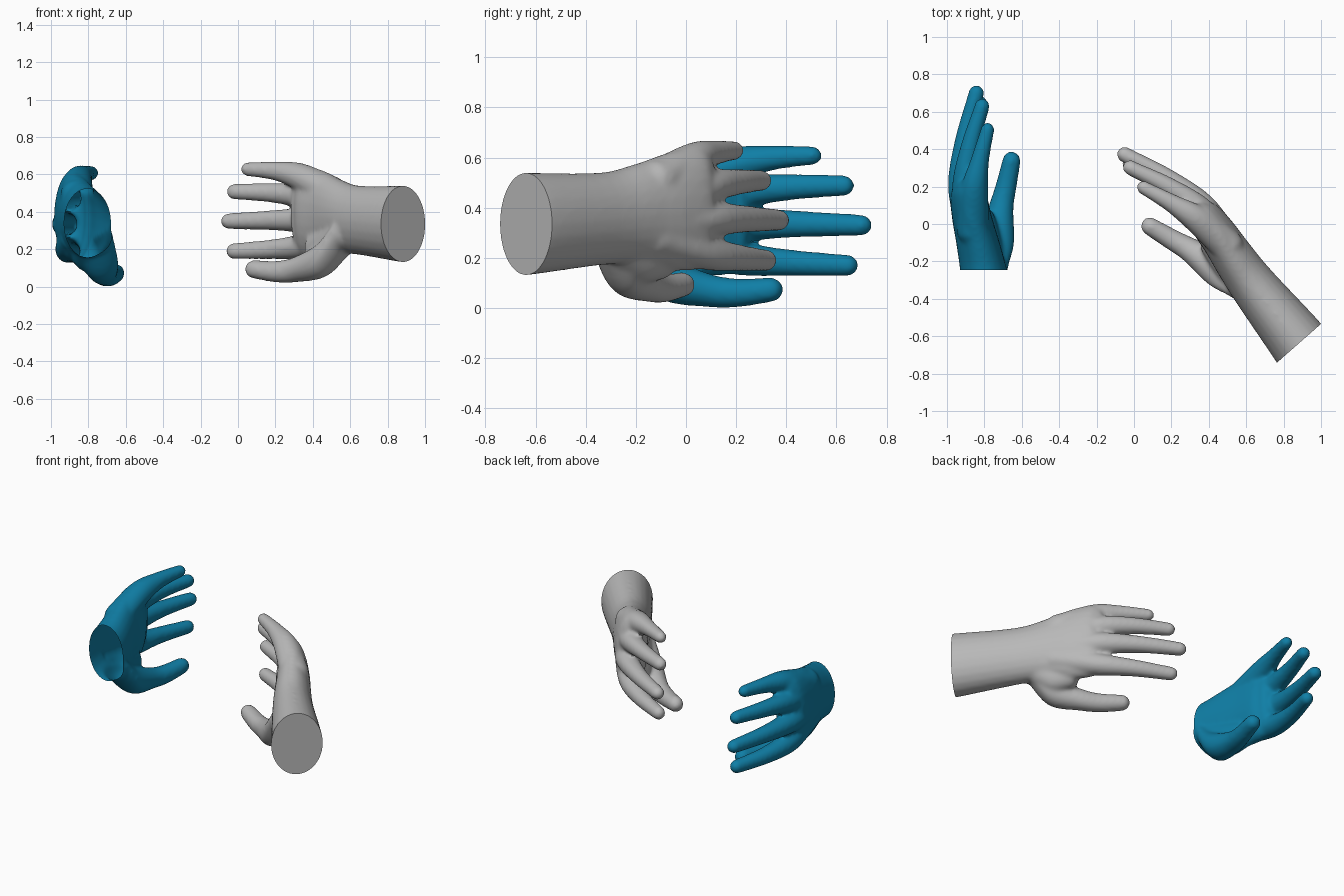
import bpy
import bmesh
import math
from mathutils import Matrix, Vector

cube = bpy.data.objects.get("Cube")
if cube:
    bpy.data.objects.remove(cube, do_unlink=True)

SIDES = 24


def make_material(name, color):
    mat = bpy.data.materials.new(name)
    mat.use_nodes = True
    mat.diffuse_color = color
    mat.node_tree.nodes["Principled BSDF"].inputs["Base Color"].default_value = color
    return mat


def smooth_path(points, steps=5):
    """Pass a soft curve through the sections."""
    pts = [Vector(p) for p in points]
    pts = [pts[0]] + pts + [pts[-1]]
    curve = []
    for a, b, c, d in zip(pts, pts[1:], pts[2:], pts[3:]):
        for i in range(steps):
            t = i / steps
            bend = (c - a) * t + (2 * a - 5 * b + 4 * c - d) * t ** 2
            curve.append(b + 0.5 * (bend + (3 * b - a - 3 * c + d) * t ** 3))
    return [tuple(p) for p in curve + [pts[-1]]]


def dome(section, depth):
    """Shrinking copies of an end section that round it off along y."""
    x, y, z, rx, rz = section
    angles = [math.radians(a) for a in (25, 50, 70, 84)]
    return [(x, y + depth * math.sin(a), z, rx * math.cos(a), rz * math.cos(a)) for a in angles]


def add_tube(bm, points, depth):
    """Loft ellipses (x, y, z, radius x, radius z) into a tube with domed ends."""
    sections = smooth_path(points)
    start_depth, end_depth = depth
    full = dome(sections[0], -start_depth)[::-1] + sections + dome(sections[-1], end_depth)
    rings = []
    for x, y, z, rx, rz in full:
        turns = [math.tau * i / SIDES for i in range(SIDES)]
        rings.append([bm.verts.new((x + rx * math.cos(a), y, z + rz * math.sin(a))) for a in turns])
    for low, high in zip(rings, rings[1:]):
        for i in range(SIDES):
            j = (i + 1) % SIDES
            bm.faces.new((low[j], low[i], high[i], high[j]))
    bm.faces.new(rings[0])
    bm.faces.new(rings[-1][::-1])


# Forearm, wrist and palm: x, y, z, half thickness, half width
arm = [
    (-0.71, -0.80, 0.315, 0.165, 0.21),
    (-0.74, -0.67, 0.315, 0.16, 0.205),
    (-0.795, -0.30, 0.335, 0.13, 0.185),
    (-0.83, -0.12, 0.355, 0.118, 0.20),
    (-0.865, 0.03, 0.365, 0.108, 0.235),
    (-0.885, 0.15, 0.375, 0.098, 0.245),
    (-0.89, 0.20, 0.38, 0.075, 0.24),
]

# Flesh between the thumb and the palm
web = [
    (-0.79, -0.18, 0.25, 0.10, 0.12),
    (-0.80, -0.08, 0.20, 0.09, 0.12),
    (-0.82, 0.04, 0.185, 0.075, 0.09),
]

# Fingers run from inside the palm to the tip: x, y, z, radius
fingers = [
    # index
    [(-0.87, -0.05, 0.26, 0.08), (-0.91, 0.20, 0.20, 0.068),
     (-0.89, 0.42, 0.18, 0.053), (-0.825, 0.645, 0.17, 0.043)],
    # middle
    [(-0.87, -0.05, 0.33, 0.08), (-0.925, 0.20, 0.335, 0.07),
     (-0.905, 0.45, 0.335, 0.053), (-0.843, 0.70, 0.33, 0.043)],
    # ring
    [(-0.87, -0.05, 0.40, 0.08), (-0.905, 0.20, 0.46, 0.068),
     (-0.875, 0.42, 0.482, 0.052), (-0.812, 0.63, 0.488, 0.042)],
    # little
    [(-0.86, -0.03, 0.485, 0.09), (-0.855, 0.18, 0.565, 0.075),
     (-0.825, 0.34, 0.598, 0.051), (-0.783, 0.505, 0.608, 0.038)],
    # thumb
    [(-0.77, -0.22, 0.27, 0.10), (-0.735, -0.10, 0.13, 0.095),
     (-0.713, 0.08, 0.073, 0.069), (-0.685, 0.20, 0.06, 0.058),
     (-0.655, 0.338, 0.073, 0.05)],
]

bm = bmesh.new()
add_tube(bm, arm, (0.06, 0.06))
add_tube(bm, web, (0.04, 0.05))
for path in fingers:
    add_tube(bm, [(x, y, z, r, r) for x, y, z, r in path], (path[0][3], path[-1][3]))
bmesh.ops.recalc_face_normals(bm, faces=bm.faces[:])
mesh = bpy.data.meshes.new("hand_base")
bm.to_mesh(mesh)
bm.free()

# Fuse all volumes into one smooth skin
base = bpy.data.objects.new("hand_base", mesh)
bpy.context.collection.objects.link(base)
remesh = base.modifiers.new("fuse", 'REMESH')
remesh.mode = 'VOXEL'
remesh.voxel_size = 0.011
relax = base.modifiers.new("relax", 'SMOOTH')
relax.factor = 0.5
relax.iterations = 12
depsgraph = bpy.context.evaluated_depsgraph_get()
skin = bpy.data.meshes.new_from_object(base.evaluated_get(depsgraph))
bpy.data.objects.remove(base, do_unlink=True)


def make_hand(name, material, cut_point, cut_normal, closed, placement):
    """Cut the shared skin across the arm and place it."""
    bm = bmesh.new()
    bm.from_mesh(skin)
    cut = bmesh.ops.bisect_plane(
        bm, geom=bm.verts[:] + bm.edges[:] + bm.faces[:], dist=0.0001,
        plane_co=cut_point, plane_no=cut_normal, clear_outer=True)
    if closed:
        rim = [e for e in cut["geom_cut"] if isinstance(e, bmesh.types.BMEdge)]
        bmesh.ops.edgeloop_fill(bm, edges=rim)
    bm.transform(placement)
    bmesh.ops.recalc_face_normals(bm, faces=bm.faces[:])
    mesh = bpy.data.meshes.new(name)
    bm.to_mesh(mesh)
    bm.free()
    mesh.materials.append(material)
    obj = bpy.data.objects.new(name, mesh)
    bpy.context.collection.objects.link(obj)
    bpy.ops.object.select_all(action='DESELECT')
    obj.select_set(True)
    bpy.context.view_layer.objects.active = obj
    bpy.ops.object.shade_smooth_by_angle(angle=math.radians(40))


blue = make_material("glove_blue", (0.005, 0.21, 0.38, 1))
grey = make_material("skin_grey", (0.48, 0.48, 0.48, 1))

# Hollow glove, open at the cuff
make_hand("glove", blue, (-0.80, -0.245, 0.34), (0, -1, 0), False, Matrix.Identity(4))

# Opposite bare hand with forearm, mirrored and turned
placement = (Matrix.Translation((-0.085, 0.40, 0.02))
             @ Matrix.Rotation(math.radians(47), 4, 'Z')
             @ Matrix.Diagonal((-1, 1, 1, 1))
             @ Matrix.Translation((0.84, -0.745, 0)))
make_hand("hand_and_forearm", grey, (-0.74, -0.67, 0.31), (0.1, -1, 0), True, placement)
bpy.data.meshes.remove(skin)
